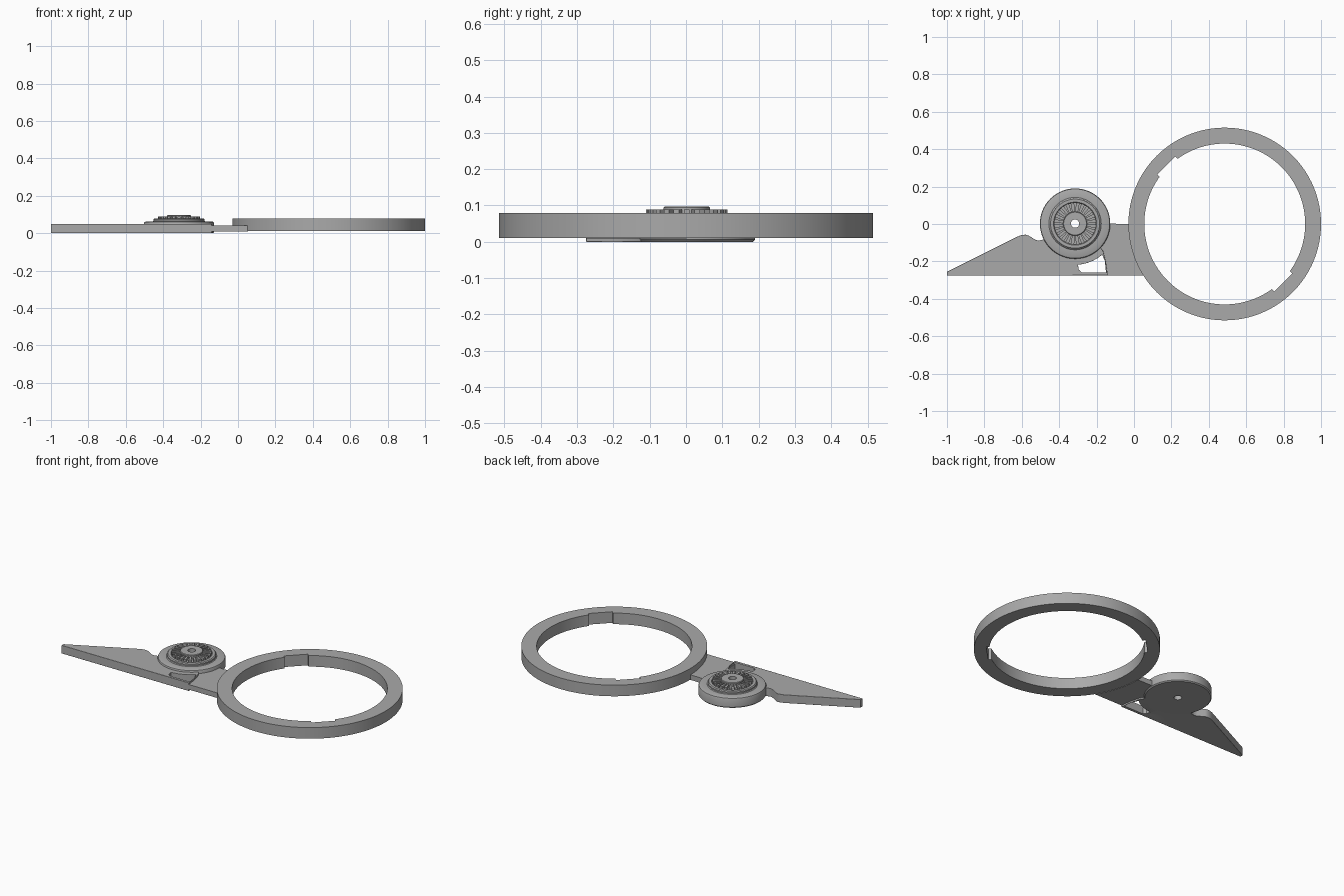
import bpy, bmesh
from math import sin, cos, pi, radians, sqrt

old = bpy.data.objects.get("Cube")
if old:
    bpy.data.objects.remove(old, do_unlink=True)

grey = bpy.data.materials.new("plain grey")
grey.use_nodes = True
COLOUR = (0.4, 0.4, 0.4, 1)
grey.diffuse_color = COLOUR
grey.node_tree.nodes["Principled BSDF"].inputs["Base Color"].default_value = COLOUR

HUB = (-0.315, 0.002)     # dial centre
RING = (0.485, 0.0)       # ring centre


def arc(centre, r, start, end, n):
    """Points on a circle, angles in degrees."""
    angles = [radians(start + (end - start) * i / n) for i in range(n + 1)]
    return [(centre[0] + r * cos(a), centre[1] + r * sin(a)) for a in angles]


def finish(name, bm, smooth=True):
    bmesh.ops.recalc_face_normals(bm, faces=bm.faces)
    mesh = bpy.data.meshes.new(name)
    bm.to_mesh(mesh)
    bm.free()
    mesh.materials.append(grey)
    obj = bpy.data.objects.new(name, mesh)
    bpy.context.collection.objects.link(obj)
    if smooth:
        bpy.ops.object.select_all(action='DESELECT')
        obj.select_set(True)
        bpy.context.view_layer.objects.active = obj
        bpy.ops.object.shade_smooth_by_angle(angle=radians(30))
    return obj


def prism(name, outline, z0, z1, smooth=True):
    bm = bmesh.new()
    base = bm.faces.new([bm.verts.new((x, y, z0)) for x, y in outline])
    top = bmesh.ops.extrude_face_region(bm, geom=[base])["geom"]
    bmesh.ops.translate(bm, vec=(0, 0, z1 - z0),
                        verts=[v for v in top if isinstance(v, bmesh.types.BMVert)])
    return finish(name, bm, smooth)


def lathe(name, centre, profile, steps):
    """Spin a closed (radius, z) profile about a vertical axis."""
    bm = bmesh.new()
    rows = []
    for i in range(steps):
        a = 2 * pi * i / steps
        rows.append([bm.verts.new((centre[0] + r * cos(a), centre[1] + r * sin(a), z))
                     for r, z in profile])
    n = len(profile)
    for i in range(steps):
        a, b = rows[i], rows[(i + 1) % steps]
        for j in range(n):
            k = (j + 1) % n
            bm.faces.new((a[j], b[j], b[k], a[k]))
    return finish(name, bm)


def cut(target, cutter):
    cutter.hide_render = True
    cutter.hide_viewport = True
    mod = target.modifiers.new(cutter.name, 'BOOLEAN')
    mod.operation = 'DIFFERENCE'
    mod.solver = 'EXACT'
    mod.object = cutter


# Large ring with two opposite notches on its inner wall
ring = lathe("ring", RING, [(0.43, 0.011), (0.515, 0.011), (0.515, 0.079), (0.43, 0.079)], 128)
for name, angle in (("upper_notch_cutter", 135), ("lower_notch_cutter", -45)):
    a = radians(angle)
    corners = [(0.38, -0.068), (0.443, -0.068), (0.443, 0.068), (0.38, 0.068)]
    cut(ring, prism(name, [(RING[0] + u * cos(a) - v * sin(a), RING[1] + u * sin(a) + v * cos(a))
                           for u, v in corners], -0.05, 0.15, False))

# Round dial: stepped disc, rounded rims, hub and a bore through the middle
dial_profile = [(0.022, 0), (0.182, 0), (0.188, 0.006), (0.188, 0.052), (0.185, 0.059),
                (0.178, 0.062), (0.140, 0.062), (0.136, 0.066), (0.136, 0.074), (0.131, 0.079),
                (0.115, 0.079), (0.112, 0.074), (0.064, 0.074), (0.064, 0.094), (0.061, 0.097),
                (0.022, 0.097)]
lathe("dial", HUB, dial_profile, 96)

# Crown of radial teeth around the hub
bm = bmesh.new()
TEETH = 24
for i in range(TEETH):
    mid = 360 * i / TEETH
    section = arc(HUB, 0.062, mid - 3.5, mid + 3.5, 1) + arc(HUB, 0.112, mid + 4, mid - 4, 1)
    low = [bm.verts.new((x, y, 0.07)) for x, y in section]
    high = [bm.verts.new((x, y, 0.089)) for x, y in section]
    bm.faces.new(low)
    bm.faces.new(high)
    for j in range(4):
        k = (j + 1) % 4
        bm.faces.new((low[j], low[k], high[k], high[j]))
finish("dial_teeth", bm, False)

# Tapered arm with a rounded shoulder, wrapping under the dial
arm_outline = [(-1, -0.275), (-1, -0.256), (-0.62, -0.066), (-0.6, -0.059), (-0.58, -0.057),
               (-0.565, -0.061), (-0.53, -0.083), (-0.512, -0.089), (-0.495, -0.086)]
arm_outline += arc(HUB, 0.175, 207, 318, 20)
arm_outline += [(-0.165, -0.145), (-0.15, -0.205), (-0.14, -0.275)]
arm = prism("arm", arm_outline, 0, 0.05)
window = arc(HUB, 0.22, 274, 311, 10) + [(-0.152, -0.206), (-0.145, -0.258), (-0.28, -0.258),
                                         (-0.295, -0.245)]
cut(arm, prism("window_cutter", window, -0.05, 0.1, False))
bevel = arm.modifiers.new("soft_edges", 'BEVEL')
bevel.width = 0.006
bevel.segments = 2
bevel.limit_method = 'ANGLE'
bevel.angle_limit = radians(50)

# Thin bridge joining arm and dial to the ring
start = 180 + 32.5
ring_side = arc(RING, 0.512, start, 180, 16)
dial_side = arc(HUB, 0.185, 0, -48, 12)
bridge_outline = [(-0.148, -0.275), (0.05, -0.275)] + ring_side + dial_side + [(-0.16, -0.16)]
prism("bridge", bridge_outline, 0.009, 0.04)
